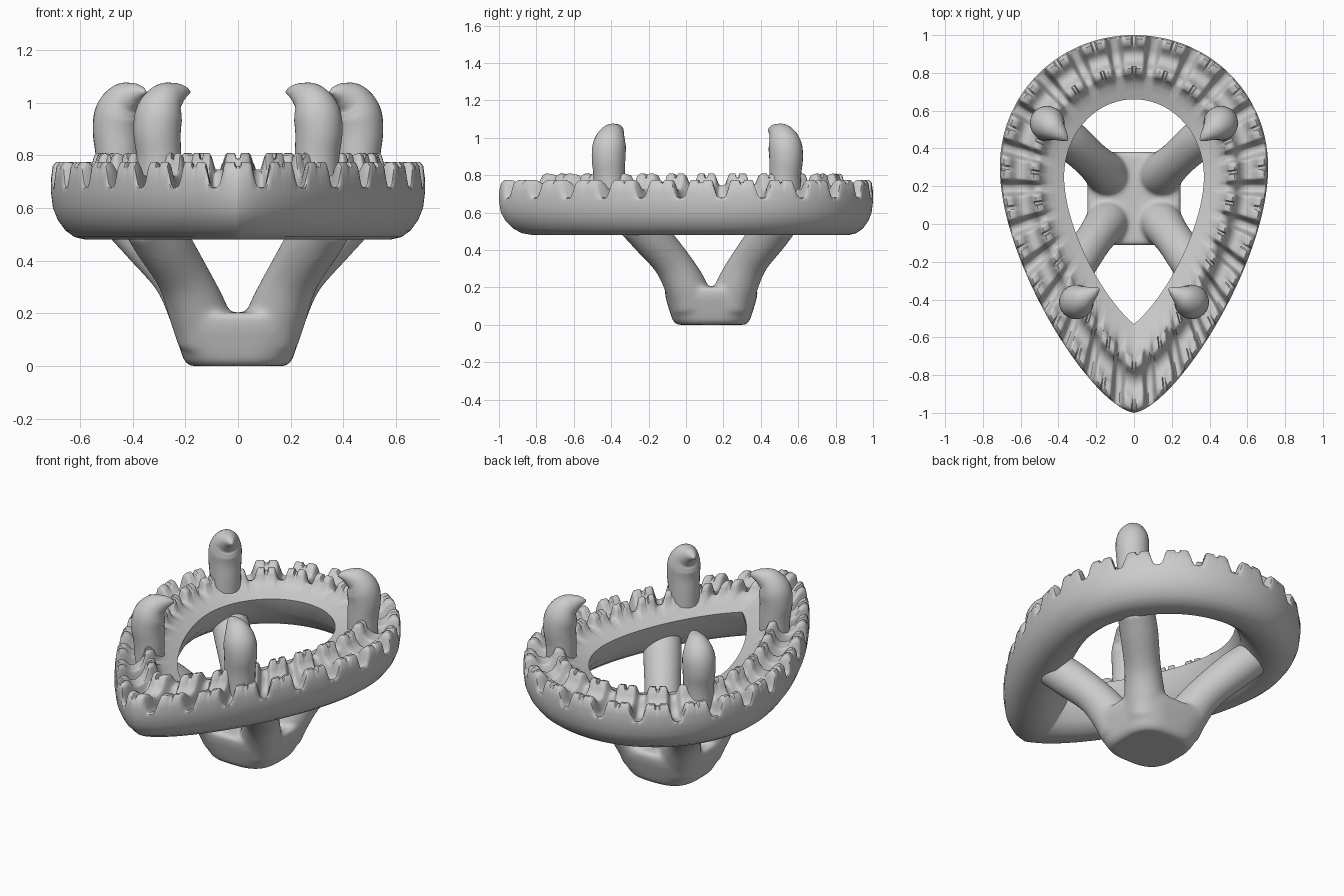
import bpy, bmesh, math
from mathutils import Vector
from mathutils.geometry import interpolate_bezier

if "Cube" in bpy.data.objects:
    bpy.data.objects.remove(bpy.data.objects["Cube"])


def make_object(name, verts, faces, angle=35):
    me = bpy.data.meshes.new(name)
    me.from_pydata(verts, [], faces)
    bm = bmesh.new()
    bm.from_mesh(me)
    bmesh.ops.recalc_face_normals(bm, faces=bm.faces)
    bm.to_mesh(me)
    bm.free()
    ob = bpy.data.objects.new(name, me)
    bpy.context.collection.objects.link(ob)
    smooth(ob, angle)
    return ob


def smooth(ob, angle):
    bpy.ops.object.select_all(action='DESELECT')
    ob.select_set(True)
    bpy.context.view_layer.objects.active = ob
    bpy.ops.object.shade_smooth_by_angle(angle=math.radians(angle))


def loft(name, loops, closed=False, angle=35):
    n, m = len(loops[0]), len(loops)
    verts = [v for lp in loops for v in lp]
    faces = []
    for i in range(m if closed else m - 1):
        a, b = i * n, ((i + 1) % m) * n
        faces += [(a + j, a + (j + 1) % n, b + (j + 1) % n, b + j) for j in range(n)]
    if not closed:
        faces += [tuple(range(n)), tuple(range((m - 1) * n, m * n))]
    return make_object(name, verts, faces, angle)


def catmull(pts, steps=6):
    pts = [Vector(p) for p in pts]
    e = [pts[0] * 2 - pts[1]] + pts + [pts[-1] * 2 - pts[-2]]
    out = []
    for i in range(1, len(e) - 2):
        a, b, c, d = e[i - 1:i + 3]
        for k in range(steps):
            t = k / steps
            out.append(.5 * (2 * b + (c - a) * t + (2 * a - 5 * b + 4 * c - d) * t * t
                             + (3 * b - a - 3 * c + d) * t ** 3))
    return out + [pts[-1]]


def tube(name, pts, sides=28):
    """Sweep a circle along (x, y, z, radius) points lying in a vertical plane."""
    path = catmull(pts)
    side = (path[-1].xyz - path[0].xyz).cross(Vector((0, 0, 1))).normalized()
    loops = []
    for i, p in enumerate(path):
        tan = (path[min(i + 1, len(path) - 1)].xyz - path[max(i - 1, 0)].xyz).normalized()
        up = tan.cross(side).normalized()
        loops.append([p.xyz + p.w * (side * math.cos(a) + up * math.sin(a))
                      for a in (2 * math.pi * k / sides for k in range(sides))])
    return loft(name, loops, angle=60)


# Pear outlines (right half, from back to front tip)
def half_outline(a, h1, h2, b, h3, h4, c, n=200):
    v = [Vector(p + (0,)) for p in (a, h1, h2, b, h3, h4, c)]
    return interpolate_bezier(*v[:4], n) + interpolate_bezier(*v[3:], n)[1:]


outer = half_outline((0, 1), (.39, 1), (.71, .70), (.71, .3), (.71, -.2), (.23, -.96), (0, -1))
inner = half_outline((0, .66), (.21, .66), (.37, .47), (.37, .25), (.37, 0), (.18, -.38), (0, -.53))
mid = [a.lerp(b, .35) for a, b in zip(outer, inner)]
length = [0]
for a, b in zip(mid, mid[1:]):
    length.append(length[-1] + (b - a).length)


def at(f):
    s = f * length[-1]
    i = 0
    while i < len(length) - 2 and length[i + 1] < s:
        i += 1
    t = min(1, (s - length[i]) / (length[i + 1] - length[i]))
    return inner[i].lerp(inner[i + 1], t), outer[i].lerp(outer[i + 1], t)


# Halo ring: (across, tooth height, seat height, split depth) on top, undercut underside
top = [(0, .695, .695, 0), (.12, .71, .71, 0), (.24, .725, .725, 0), (.34, .75, .738, 0),
       (.37, .78, .743, .012), (.40, .80, .745, .02), (.48, .808, .735, .02),
       (.515, .80, .71, .015), (.55, .76, .685, 0), (.61, .73, .665, 0), (.69, .72, .655, 0),
       (.77, .73, .66, 0), (.82, .757, .665, .005), (.87, .772, .67, .015),
       (.94, .775, .675, .015), (.98, .76, .68, .01), (1, .71, .675, 0)]
under = [(1, .66), (.978, .60), (.925, .555), (.84, .515), (.74, .49), (.62, .48),
         (.42, .48), (.27, .52), (.08, .60)]
phases = [0, .035, .07, .13, .19, .24, .275, .305, .335, .365, .395, .44]
phases += [.5] + [1 - p for p in reversed(phases[1:])]
seats = 12


def ring_loop(f, p, sgn):
    a, b = at(f)
    q = min(p, 1 - p)
    k = max(0, min(1, (q - .25) / .18))
    k = k * k * (3 - 2 * k)
    split = 1 if q < .05 else 0
    prof = [(w, t + (s - t) * k - d * split) for w, t, s, d in top] + under
    return [(sgn * (a.x + (b.x - a.x) * w), a.y + (b.y - a.y) * w, z) for w, z in prof]


stations = [((i + p) / seats, p) for i in range(seats) for p in phases] + [(1, 0)]
loops = [ring_loop(f, p, 1) for f, p in stations]
loops += [ring_loop(f, p, -1) for f, p in reversed(stations[1:-1])]
loft("halo_ring", loops, closed=True, angle=50)

# Claw prongs: (inward shift, height, radius)
claw = [(.0, .58, .082), (0, .78, .084), (-.008, .89, .090), (.002, .96, .089),
        (.032, 1.008, .072), (.075, 1.032, .046), (.11, 1.04, .025), (.135, 1.04, .006)]
for label, cx, cy, dx, dy in (("front", .30, -.41, -.86, .5), ("back", .455, .53, -.77, -.64)):
    for sgn, side in ((1, "right"), (-1, "left")):
        tube(f"{label}_{side}_prong",
             [(sgn * (cx + dx * s), cy + dy * s, z, r) for s, z, r in claw])

# Base block: rounded-square sections
parts = []
sections = [(.15, 0, 3), (.185, .0, 3), (.205, .02, 3), (.222, .07, 3.5),
            (.243, .14, 4), (.25, .19, 4.5), (.235, .203, 4.5)]
loops = []
for r, z, e in sections:
    lp = []
    for k in range(48):
        c, s = math.cos(k * math.pi / 24), math.sin(k * math.pi / 24)
        lp.append((r * math.copysign(abs(c) ** (2 / e), c),
                   .135 + r * math.copysign(abs(s) ** (2 / e), s), z))
    loops.append(lp)
base = loft("base", loops)
parts.append(base)

# Four struts from the base up into the ring
for pts in ([(.12, .03, .10, .11), (.15, .0, .2, .112), (.21, -.08, .34, .10),
             (.295, -.20, .48, .105), (.35, -.28, .56, .10)],
            [(.12, .24, .10, .11), (.15, .27, .2, .112), (.225, .34, .34, .10),
             (.34, .445, .48, .105), (.42, .51, .56, .10)]):
    for sgn in (1, -1):
        parts.append(tube("strut", [(sgn * x, y, z, r) for x, y, z, r in pts]))

# Fuse base and struts with soft fillets
bpy.ops.object.select_all(action='DESELECT')
for ob in parts:
    ob.select_set(True)
bpy.context.view_layer.objects.active = base
bpy.ops.object.join()
base.name = "base_with_struts"
rm = base.modifiers.new("Fuse", 'REMESH')
rm.mode = 'VOXEL'
rm.voxel_size = .011
rm.use_smooth_shade = True
sm = base.modifiers.new("Fillet", 'SMOOTH')
sm.factor = .5
sm.iterations = 16
